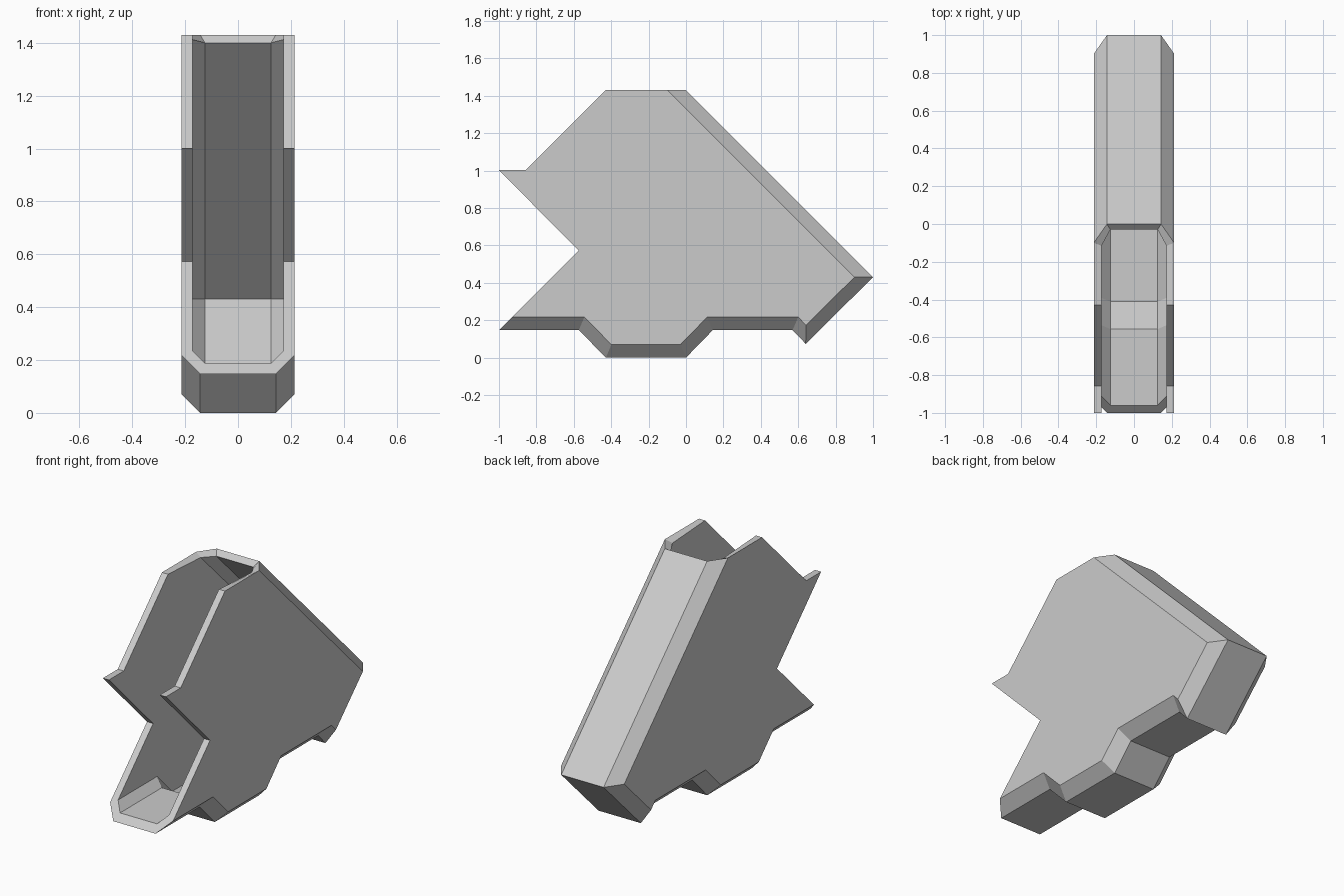
import bpy, bmesh
from mathutils import Vector

cube = bpy.data.objects.get("Cube")
if cube:
    bpy.data.objects.remove(cube, do_unlink=True)

grey = bpy.data.materials.new("plain grey")
grey.use_nodes = True
colour = (0.6, 0.6, 0.6, 1)
grey.diffuse_color = colour
grey.node_tree.nodes["Principled BSDF"].inputs["Base Color"].default_value = colour

# Centre line of the floor and back wall (y, z), from front lip to top
spine = [Vector(p) for p in [(-1, .147), (-.573, .147), (-.428, 0), (0, 0), (.143, .147),
                             (.57, .147), (.64, .074), (1, .43), (0, 1.43)]]
# Open edge of each side wall, from top round to the front notch
open_edge = [Vector(p) for p in [(-.43, 1.43), (-.857, 1.002), (-1, 1.002), (-.574, .573)]]


def inset(d, end):
    """Mitred offset of the spine towards the inside, with a chosen last point."""
    normals = []
    for a, b in zip(spine, spine[1:]):
        t = (b - a).normalized()
        normals.append(Vector((-t.y, t.x)))
    points = [spine[0] + Vector((d, d))]
    for p, m, n in zip(spine[1:], normals, normals[1:]):
        points.append(p + (m + n) * d / (1 + m.dot(n)))
    return points + [Vector(end)]


bm = bmesh.new()


def row(points, x):
    return [bm.verts.new((x, p.x, p.y)) for p in points]


def skin(mid, side, mid_x, side_x):
    """Two side walls joined by chamfers and a central band; returns the rim loop."""
    left_mid, right_mid = row(mid, mid_x), row(mid, -mid_x)
    left, right = row(side, side_x), row(side, -side_x)
    for a, b in ((left, left_mid), (left_mid, right_mid), (right_mid, right)):
        for i in range(len(a) - 1):
            bm.faces.new((a[i], a[i + 1], b[i + 1], b[i]))
    left_open, right_open = row(open_edge, side_x), row(open_edge, -side_x)
    bm.faces.new(left + left_open)
    bm.faces.new(right + right_open)
    return ([left[0], left_mid[0], right_mid[0], right[0]] + right_open[::-1]
            + [right[-1], right_mid[-1], left_mid[-1], left[-1]] + left_open)


# Outer and inner skins, joined by the rim
outer = skin(inset(0, (0, 1.43)), inset(.07, (-.1, 1.43)), .143, .213)
inner = skin(inset(.04, (-.03, 1.4)), inset(.088, (-.115, 1.412)), .125, .172)
for i in range(len(outer)):
    j = (i + 1) % len(outer)
    bm.faces.new((outer[i], outer[j], inner[j], inner[i]))

bmesh.ops.recalc_face_normals(bm, faces=bm.faces)
mesh = bpy.data.meshes.new("hollow_housing")
bm.to_mesh(mesh)
bm.free()
mesh.materials.append(grey)
housing = bpy.data.objects.new("hollow_housing", mesh)
bpy.context.collection.objects.link(housing)
